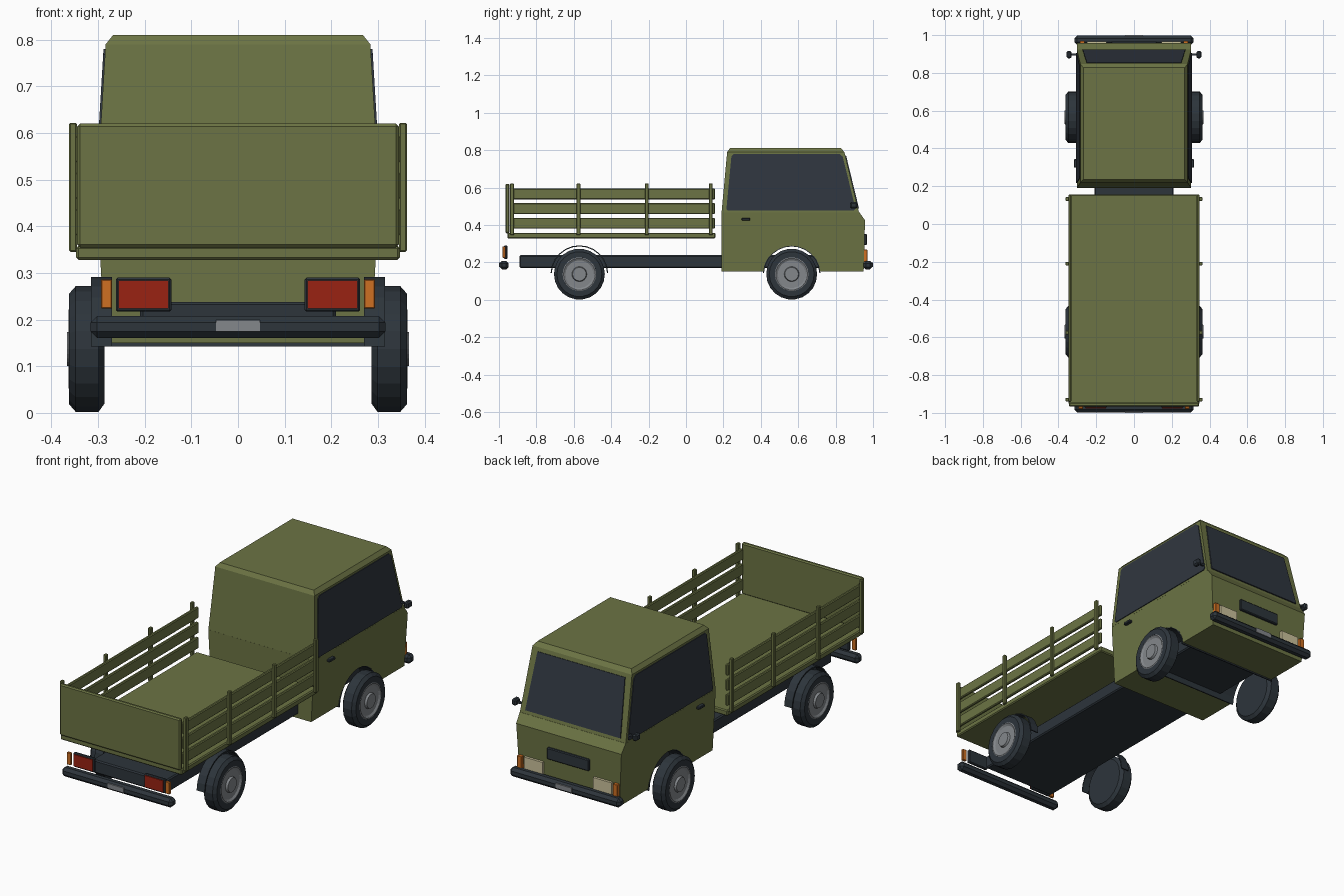
import bpy, bmesh, math
from mathutils import Vector

if "Cube" in bpy.data.objects:
    bpy.data.objects.remove(bpy.data.objects["Cube"], do_unlink=True)


def material(name, *rgb):
    m = bpy.data.materials.new(name)
    m.use_nodes = True
    m.diffuse_color = (*rgb, 1)
    m.node_tree.nodes["Principled BSDF"].inputs["Base Color"].default_value = (*rgb, 1)
    return m


OLIVE = material("olive paint", .15, .175, .058)
DARK = material("dark trim", .026, .035, .044)
GLASS = material("dark glass", .029, .037, .05)
GREY = material("grey metal", .23, .245, .26)
RED = material("red lens", .32, .016, .006)
ORANGE = material("orange lens", .62, .16, .016)
CREAM = material("cream lens", .6, .54, .33)


def finish(name, bm, mat, bevel=0):
    bmesh.ops.recalc_face_normals(bm, faces=bm.faces[:])
    me = bpy.data.meshes.new(name)
    bm.to_mesh(me)
    bm.free()
    me.materials.append(mat)
    ob = bpy.data.objects.new(name, me)
    bpy.context.collection.objects.link(ob)
    if bevel:
        mod = ob.modifiers.new("soft edge", "BEVEL")
        mod.width, mod.segments = bevel, 1
    return ob


def box(name, xs, ys, zs, mat, bevel=0):
    bm = bmesh.new()
    bmesh.ops.create_cube(bm, size=1)
    for v in bm.verts:
        v.co = [(a + b) / 2 + c * (b - a) for (a, b), c in zip((xs, ys, zs), v.co)]
    return finish(name, bm, mat, bevel)


def side_box(name, s, xs, ys, zs, mat, bevel=0):
    return box(name, sorted(s * x for x in xs), ys, zs, mat, bevel)


def loft(name, rings, mat, cap=True, bevel=0):
    """Skin equal-length closed rings of points."""
    bm = bmesh.new()
    rows = [[bm.verts.new(p) for p in ring] for ring in rings]
    n = len(rows[0])
    for a, b in zip(rows, rows[1:]):
        for i in range(n):
            j = (i + 1) % n
            bm.faces.new((a[i], a[j], b[j], b[i]))
    if cap:
        bm.faces.new(rows[0])
        bm.faces.new(rows[-1])
    return finish(name, bm, mat, bevel)


def plate(name, pts, push, mat):
    pts = [Vector(p) for p in pts]
    return loft(name, [[p - push for p in pts], [p + push for p in pts]], mat)


def lathe(name, s, y, z, profile, mat, sides=22):
    rings = [[(s * x, y + r * math.cos(t), z + r * math.sin(t))
              for t in (math.tau * i / sides for i in range(sides))]
             for x, r in profile]
    return loft(name, rings, mat)


def arc(y, z, r, a0, a1, n=12):
    angles = [math.radians(a0 + (a1 - a0) * i / n) for i in range(n + 1)]
    return [(y + r * math.cos(a), z + r * math.sin(a)) for a in angles]


AXLE_Z, FRONT_Y, REAR_Y = .137, .565, -.57
SIDES = (("left", 1), ("right", -1))

# Lower cab: side profile with wheel arches, tapering towards the sill
profile = [(.19, .15), (.19, .47), (.925, .47), (.957, .425), (.95, .15)]
profile += arc(FRONT_Y, AXLE_Z, .152, 5, 175)
loft("cab_lower_body", [[(s * (.303 + (z - .47) * .055), y, z) for y, z in profile]
                        for s in (-1, 1)], OLIVE)

# Upper cab: tapered shell with chamfered roof
loft("cab_upper_body", [[(-h, y0, z), (h, y0, z), (h, y1, z), (-h, y1, z)]
                        for z, y0, y1, h in ((.465, .19, .925, .303), (.79, .22, .847, .284),
                                             (.81, .235, .828, .268))], OLIVE)

# Windows
plate("windshield", [(-.272, .921, .487), (.272, .921, .487),
                     (.25, .852, .77), (-.25, .852, .77)], Vector((0, .004, .001)), GLASS)
for side, s in SIDES:
    outline = [(.216, .485), (.224, .477), (.898, .477), (.906, .487),
               (.838, .765), (.82, .78), (.255, .78), (.243, .768)]
    plate(side + "_window", [(s * (.303 - (z - .47) * .06), y, z) for y, z in outline],
          Vector((.004, 0, 0)), GLASS)

# Arch liner through the cab and slim rear mudguards
def guard(name, y, x0, x1, r):
    section = arc(y, AXLE_Z, r, 2, 178) + arc(y, AXLE_Z, r - .006, 178, 2)
    loft(name, [[(x, a, b) for a, b in section] for x in (x0, x1)], DARK)

guard("front_arch_liner", FRONT_Y, -.29, .29, .154)

# Chassis
box("chassis", (-.21, .21), (-.89, .88), (.17, .238), DARK, .006)

# Cargo bed
box("bed_floor", (-.347, .347), (-.955, .157), (.328, .358), OLIVE, .005)
box("tailgate", (-.345, .345), (-.966, -.944), (.355, .62), OLIVE, .006)

for side, s in SIDES:
    for i in range(3):
        z = .38 + i * .078
        side_box(f"{side}_bed_slat_{i + 1}", s, (.332, .348), (-.942, .155), (z, z + .058), OLIVE, .004)
    for i, y in enumerate((-.93, -.575, -.21, .132)):
        side_box(f"{side}_bed_post_{i + 1}", s, (.345, .362), (y - .01, y + .01), (.345, .622), OLIVE, .003)

    # Wheels
    for end, y in (("front", FRONT_Y), ("rear", REAR_Y)):
        lathe(f"{end}_{side}_tyre", s, y, AXLE_Z,
              [(.286, .09), (.286, .118), (.299, .136), (.348, .136), (.362, .12), (.362, .09),
               (.35, .088)], DARK)
        lathe(f"{end}_{side}_hub", s, y, AXLE_Z,
              [(.34, .092), (.361, .092), (.363, .085), (.356, .074), (.356, .04), (.367, .036)], GREY)
    guard(f"rear_{side}_mudguard", REAR_Y, s * .27, s * .315, .154)

    # Door handle and mirror
    side_box(side + "_door_handle", s, (.298, .318), (.298, .343), (.424, .438), DARK, .003)
    side_box(side + "_mirror_arm", s, (.29, .34), (.893, .903), (.5, .51), DARK)
    side_box(side + "_mirror", s, (.331, .357), (.877, .917), (.488, .522), DARK, .007)

    # Rear lamps
    side_box(side + "_rear_lamp_frame", s, (.143, .262), (-.972, -.955), (.217, .29), DARK, .004)
    side_box(side + "_rear_lamp", s, (.149, .256), (-.977, -.965), (.224, .284), RED)
    side_box(side + "_rear_indicator", s, (.27, .294), (-.98, -.966), (.224, .286), ORANGE, .002)

    # Front lamps
    side_box(side + "_headlight", s, (.145, .25), (.94, .966), (.205, .268), CREAM)
    side_box(side + "_front_indicator", s, (.261, .287), (.94, .97), (.203, .268), ORANGE, .002)

# Grille
box("grille", (-.12, .12), (.94, .967), (.292, .352), DARK, .004)

# Bumpers with small plates
for end, y, d in (("front", .973, 1), ("rear", -.973, -1)):
    box(end + "_bumper", (-.316, .316), (y - .024, y + .024), (.161, .208), DARK, .014)
    box(end + "_number_plate", (-.047, .047), sorted((y + d * .02, y + d * .027)), (.174, .199), GREY)
